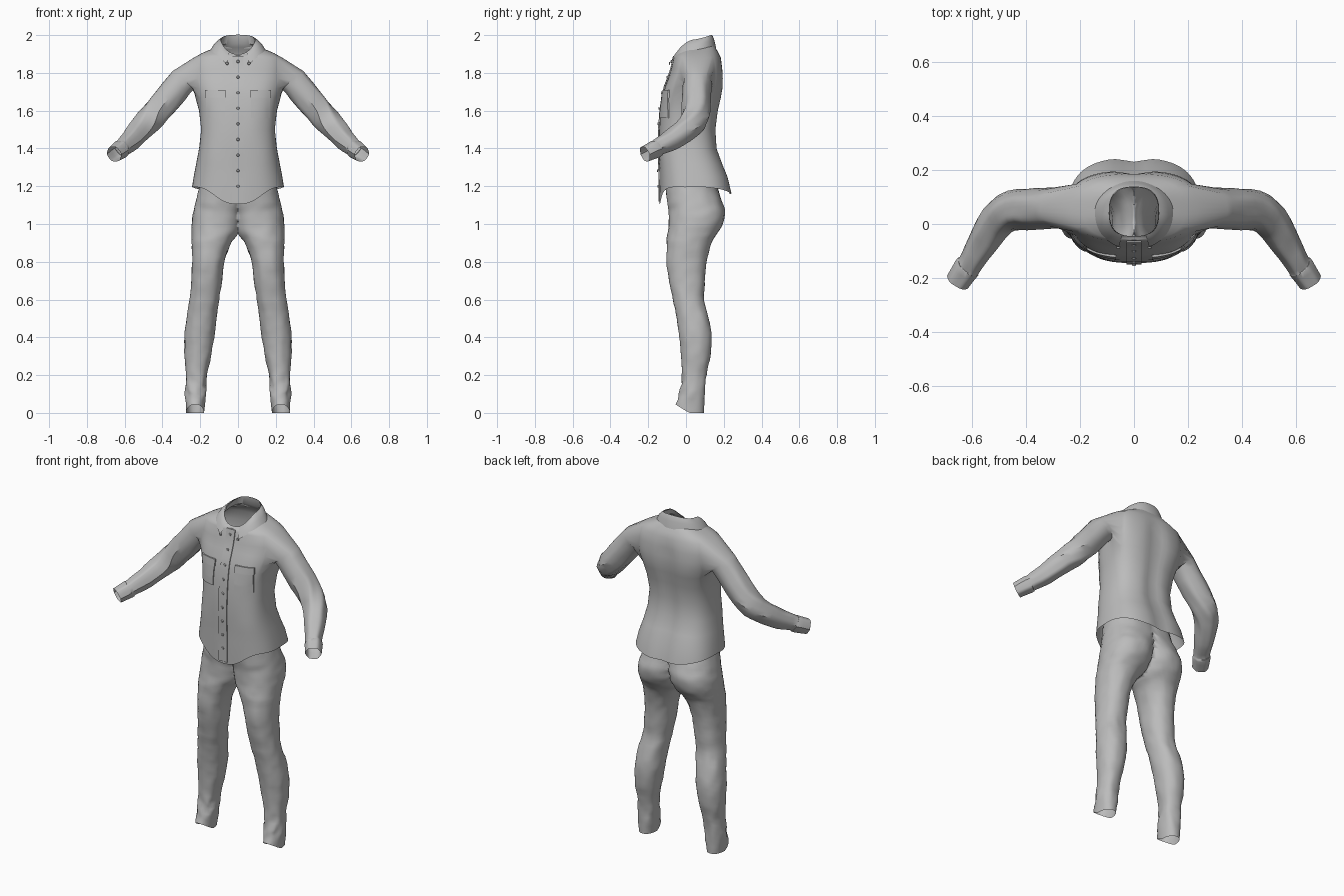
import bpy, bmesh, math
from mathutils import Vector, noise

if "Cube" in bpy.data.objects:
    bpy.data.objects.remove(bpy.data.objects["Cube"])

GREY = (0.5, 0.5, 0.5, 1)
cloth = bpy.data.materials.new("grey_cloth")
cloth.use_nodes = True
cloth.diffuse_color = GREY
cloth.node_tree.nodes["Principled BSDF"].inputs["Base Color"].default_value = GREY


def finish(name, bm, mirror=True, angle=40):
    """Turn a bmesh into a smooth shaded object, mirrored over x."""
    bmesh.ops.recalc_face_normals(bm, faces=bm.faces)
    mesh = bpy.data.meshes.new(name)
    bm.to_mesh(mesh)
    bm.free()
    ob = bpy.data.objects.new(name, mesh)
    bpy.context.collection.objects.link(ob)
    mesh.materials.append(cloth)
    if mirror:
        mod = ob.modifiers.new("Mirror", "MIRROR")
        mod.merge_threshold = 0.0005
    bpy.ops.object.select_all(action="DESELECT")
    ob.select_set(True)
    bpy.context.view_layer.objects.active = ob
    bpy.ops.object.shade_smooth_by_angle(angle=math.radians(angle))
    return ob


def spline(rows, steps):
    """Resample rows of numbers along a Catmull-Rom curve."""
    out = []
    for i in range(len(rows) - 1):
        quad = [rows[max(i - 1, 0)], rows[i], rows[i + 1], rows[min(i + 2, len(rows) - 1)]]
        for j in range(steps):
            t = j / steps
            out.append([b + t / 2 * (c - a + t * (2*a - 5*b + 4*c - d + t * (3*(b - c) + d - a)))
                        for a, b, c, d in zip(*quad)])
    return out + [list(rows[-1])]


def power(v, e):
    return math.copysign(abs(v) ** e, v)


def crumple(co, size, scale):
    return noise.noise_vector(co * scale) * size


def strip(bm, rows, closed=False):
    """Skin consecutive rows of vertices with quads."""
    for a, b in zip(rows, rows[1:]):
        n = len(a)
        for k in range(n if closed else n - 1):
            m = (k + 1) % n
            bm.faces.new((a[k], a[m], b[m], b[k]))


# Trousers: height, centre x, half width, front y, back y
LEG = [(0, .227, .047, -.055, .095), (.1, .225, .055, -.035, .1), (.2, .22, .056, -.02, .108),
       (.3, .213, .07, -.025, .13), (.4, .205, .08, -.035, .136), (.5, .193, .08, -.05, .122),
       (.6, .178, .078, -.07, .096), (.7, .165, .082, -.09, .1), (.8, .157, .085, -.104, .11),
       (.9, .14, .105, -.102, .135), (.95, .121, .124, -.098, .165), (1, .112, .133, -.093, .195),
       (1.06, .1, .137, -.092, .206), (1.12, .08, .143, -.1, .19), (1.2, .05, .155, -.11, .165),
       (1.27, .04, .155, -.11, .15)]
bm = bmesh.new()
rings = []
for z, cx, hx, yf, yb in spline(LEG, 4):
    ring = []
    for k in range(36):
        a = math.tau * k / 36
        s = math.sin(a)
        co = Vector((cx + hx * power(math.cos(a), .9), (yf + yb) / 2 + (yb - yf) / 2 * power(s, .9), z))
        co.z += .045 * max(0, -s) * max(0, 1 - z / .1)
        inside = co.x <= 0.001
        # gathered folds at the ankle, light creases above
        fold = max(0, 1 - abs(z - .13) / .1) * (.35 + .65 * max(0, -s))
        co += crumple(co, .004, 22) * min(1, z / .05) + crumple(co, .016 * fold, 24)
        co.x = 0 if inside else max(co.x, 0)
        ring.append(bm.verts.new(co))
    rings.append(ring)
strip(bm, rings, True)
wall = [f for f in bm.faces if all(v.co.x < 1e-5 for v in f.verts)]
bmesh.ops.delete(bm, geom=wall, context="FACES")
finish("trousers", bm)

# Shirt body: height, half width, front y, back y
BODY = [(1.195, .243, -.14, .245), (1.25, .235, -.14, .225), (1.32, .22, -.142, .195),
        (1.4, .205, -.145, .168), (1.5, .195, -.142, .16), (1.6, .205, -.135, .175),
        (1.67, .225, -.125, .19), (1.72, .24, -.115, .197), (1.77, .245, -.095, .198),
        (1.82, .245, -.078, .195), (1.88, .235, -.065, .185), (1.905, .19, -.06, .17),
        (1.925, .14, -.055, .155), (1.94, .1, -.05, .14), (1.975, .09, -.045, .135)]
COLS, BOXY = 32, .75


def neck_tilt(s):
    return .025 * s - .05 * max(0, -s) ** 2


bm = bmesh.new()
grid = []
for i, (z, hw, yf, yb) in enumerate(BODY):
    row = []
    for k in range(COLS + 1):
        a = math.pi * (k / COLS - .5)
        c, s = math.cos(a), math.sin(a)
        x = hw * power(c, BOXY) if 0 < k < COLS else 0
        y = (yf + yb) / 2 + (yb - yf) / 2 * power(s, BOXY)
        if s > 0 and z < 1.85:
            y -= .014 * math.exp(-(x / .05) ** 2)      # spine hollow
        h = z + max(0, (z - 1.89) / .085) * neck_tilt(s)
        if i == 0:                                     # curved shirt tails
            h -= .09 * s ** 8 if s < 0 else .035 * s * s
        co = Vector((x, y, h))
        if x and z < 1.85:
            co += crumple(co, .004, 9)
        row.append(bm.verts.new(co))
    grid.append(row)
strip(bm, grid)

# Arm hole: open the side, then grow the sleeve from its border
LOW, HIGH, C0, C1 = 6, 10, 10, 22
border = ([grid[LOW][k] for k in range(C0, C1)] + [grid[i][C1] for i in range(LOW, HIGH)]
          + [grid[HIGH][k] for k in range(C1, C0, -1)] + [grid[i][C0] for i in range(HIGH, LOW, -1)])
hole = {v for i in range(LOW, HIGH + 1) for v in grid[i][C0:C1 + 1]}
bmesh.ops.delete(bm, geom=[f for f in bm.faces if all(v in hole for v in f.verts)], context="FACES")
mid = sum((v.co for v in border), Vector()) / len(border)
turns = [math.atan2((v.co.z - mid.z) / .105, (v.co.y - mid.y) / .09) for v in border]
ARM = [(.29, .06, 1.76, .076), (.37, .055, 1.665, .075), (.45, .05, 1.57, .072),
       (.51, .01, 1.51, .064), (.565, -.075, 1.445, .055), (.61, -.15, 1.405, .045),
       (.62, -.163, 1.396, .049), (.655, -.218, 1.37, .042)]
path = spline(ARM, 3)
rings = [border]
for i, (x, y, z, r) in enumerate(path):
    ahead, behind = path[min(i + 1, len(path) - 1)], path[max(i - 1, 0)]
    t = (Vector(ahead[:3]) - Vector(behind[:3])).normalized()
    u = Vector((0, 0, 1)).cross(t).normalized()
    v = t.cross(u)
    ring = []
    for a in turns:
        pleat = r * (1 + .035 * math.cos(6 * a) * min(1, i / 4))
        co = Vector((x, y, z)) + pleat * (math.cos(a) * u + math.sin(a) * v)
        ring.append(bm.verts.new(co + crumple(co, .004, 14)))
    rings.append(ring)
strip(bm, rings, True)
bmesh.ops.delete(bm, geom=[v for v in bm.verts if not v.link_faces], context="VERTS")
finish("shirt", bm)

# Folded collar leaf with a pointed front corner
bm = bmesh.new()
rows = []
for k in range(25):
    a = math.radians(90 - 158 * k / 24)
    c, s = (math.cos(a) if k else 0), math.sin(a)
    front = max(0, -s)
    top = Vector((.092 * power(c, BOXY), .045 + .092 * power(s, BOXY), 1.977 + neck_tilt(s)))
    low = Vector((.15 * c, .04 + (.135 if s < 0 else .12) * s, 1.915 + .015 * s - .075 * front ** 4))
    rows.append([bm.verts.new(top.lerp(low, t) + Vector((0, 0, .012 * math.sin(t * math.pi))))
                 for t in (0, .25, .6, 1)])
strip(bm, rows)
finish("collar", bm)


def front_y(x, z):
    """Depth of the shirt front at a place."""
    z = min(max(z, BODY[0][0]), 1.9)
    for lo, hi in zip(BODY, BODY[1:]):
        if z <= hi[0]:
            t = (z - lo[0]) / (hi[0] - lo[0])
            _, hw, yf, yb = [p + (q - p) * t for p, q in zip(lo, hi)]
            s = math.sqrt(max(0, 1 - min(1, abs(x) / hw) ** (2 / BOXY)))
            return (yf + yb) / 2 - (yb - yf) / 2 * s ** BOXY


def patch(name, x0, x1, z0, z1, lift, mirror, nx=6, nz=24):
    """Thin cloth plate that follows the shirt front."""
    bm = bmesh.new()
    rows = []
    for j in range(nz + 1):
        z = z0 + (z1 - z0) * j / nz
        xs = [x0 + (x1 - x0) * i / nx for i in range(nx + 1)]
        rows.append([bm.verts.new((x, front_y(x, z) - lift, z)) for x in xs])
    strip(bm, rows)
    rim = bmesh.ops.extrude_edge_only(bm, edges=[e for e in bm.edges if e.is_boundary])
    for v in rim["geom"]:
        if isinstance(v, bmesh.types.BMVert):
            v.co.y += lift
    finish(name, bm, mirror, 30)


patch("button_placket", -.028, .028, 1.12, 1.89, .006, False)
patch("chest_pocket", .07, .17, 1.56, 1.7, .007, True)
patch("pocket_flap", .066, .174, 1.67, 1.71, .009, True, nz=6)

# Buttons down the placket and on the collar points
bm = bmesh.new()
spots = [(0, 1.2 + .0825 * i) for i in range(9)] + [(.058, 1.85), (-.058, 1.85)]
for x, z in spots:
    made = bmesh.ops.create_cone(bm, cap_ends=True, segments=12, radius1=.008, radius2=.006, depth=.006)
    for v in made["verts"]:
        px, py, pz = v.co
        v.co = (x + px, front_y(x, z) - .009 - pz - (.008 if x else 0), z + py)
finish("buttons", bm, False)
